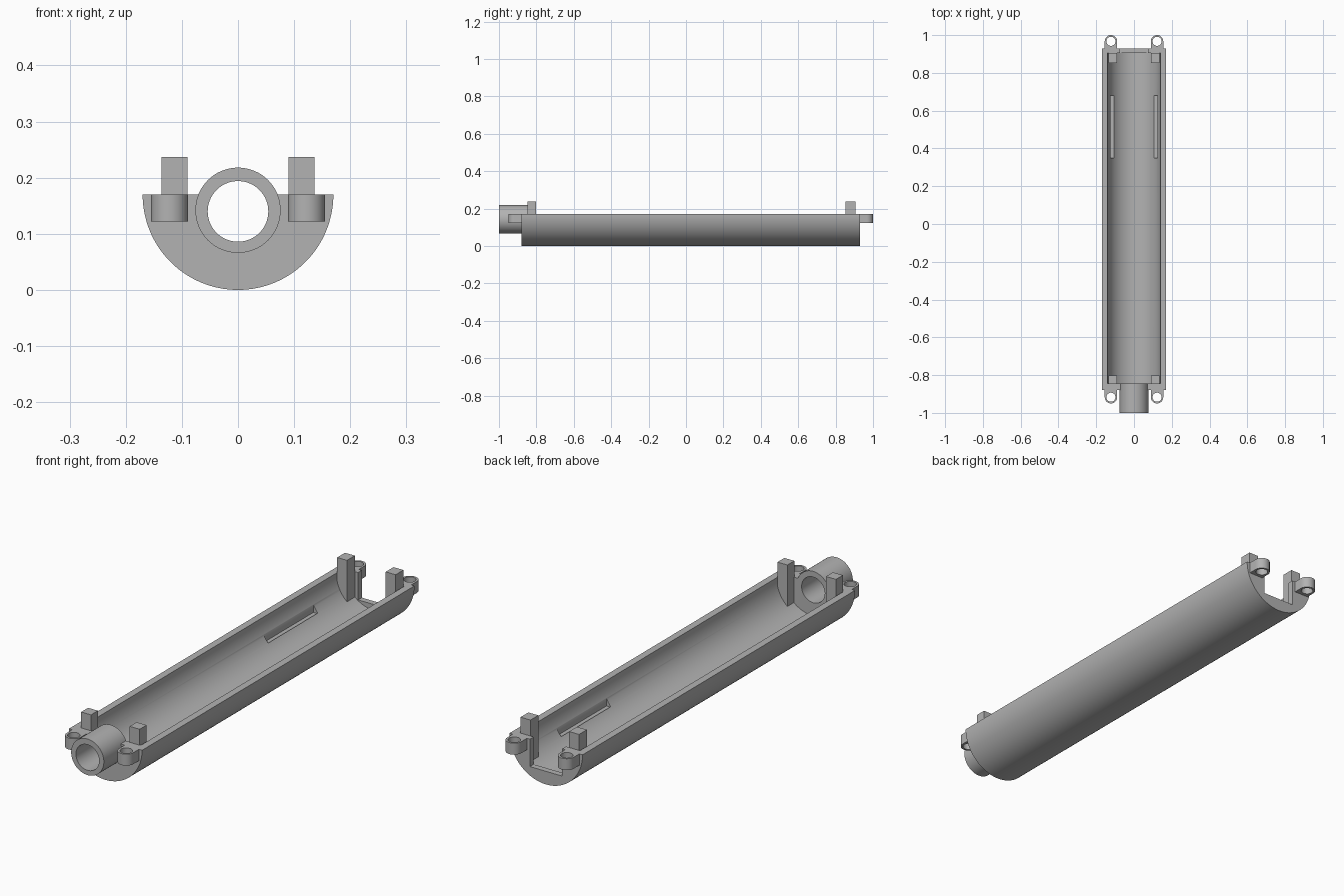
import bpy, bmesh
from math import sin, cos, pi, radians

cube = bpy.data.objects.get("Cube")
if cube:
    bpy.data.objects.remove(cube, do_unlink=True)

grey = bpy.data.materials.new("plain grey")
grey.use_nodes = True
COLOUR = (0.45, 0.45, 0.45, 1)
grey.diffuse_color = COLOUR
grey.node_tree.nodes["Principled BSDF"].inputs["Base Color"].default_value = COLOUR

R = 0.17           # shell outer radius, and height of its rim
FRONT, BACK = -0.88, 0.93
BORE_Z = 0.14


def arc(cx, cy, r, start, end, n):
    return [(cx + r * cos(start + (end - start) * i / n),
             cy + r * sin(start + (end - start) * i / n)) for i in range(n + 1)]


def circle(cx, cy, r, n=64):
    return arc(cx, cy, r, 0, 2 * pi, n)[:-1]


def prism(name, points, lo, hi, axis="y"):
    """Extrude a 2D outline along y (outline in x, z) or z (outline in x, y)."""
    bm = bmesh.new()
    place = (lambda a, b, d: (a, d, b)) if axis == "y" else (lambda a, b, d: (a, b, d))
    face = bm.faces.new([bm.verts.new(place(a, b, lo)) for a, b in points])
    grown = bmesh.ops.extrude_face_region(bm, geom=[face])["geom"]
    verts = [v for v in grown if isinstance(v, bmesh.types.BMVert)]
    bmesh.ops.translate(bm, verts=verts, vec=place(0, 0, hi - lo))
    bmesh.ops.recalc_face_normals(bm, faces=bm.faces[:])
    mesh = bpy.data.meshes.new(name)
    bm.to_mesh(mesh)
    bm.free()
    mesh.materials.append(grey)
    obj = bpy.data.objects.new(name, mesh)
    bpy.context.collection.objects.link(obj)
    return obj


def rect(x0, x1, z0, z1):
    return [(x0, z0), (x1, z0), (x1, z1), (x0, z1)]


def activate(obj):
    bpy.ops.object.select_all(action="DESELECT")
    obj.select_set(True)
    bpy.context.view_layer.objects.active = obj


def combine(obj, other, operation="DIFFERENCE"):
    mod = obj.modifiers.new(operation.title(), "BOOLEAN")
    mod.operation, mod.solver, mod.object = operation, "EXACT", other
    activate(obj)
    bpy.ops.object.modifier_apply(modifier=mod.name)
    bpy.data.objects.remove(other, do_unlink=True)


def smooth(obj):
    activate(obj)
    bpy.ops.object.shade_smooth_by_angle(angle=radians(30))


# Half-round trough with a closed front wall and a notched back wall
shell = prism("trough_shell", arc(0, R, R, pi, 2 * pi, 64), FRONT, BACK)
combine(shell, prism("hollow", circle(0, R, 0.14, 96), -0.845, 0.905))
combine(shell, prism("back_notch", rect(-0.075, 0.075, 0.055, 0.3), 0.88, 1))
combine(shell, prism("front_bore", circle(0, BORE_Z, 0.07), -0.9, -0.83))

# Shallow slots in the inner side walls
for s in (-1, 1):
    combine(shell, prism("slot", rect(s * 0.115 - 0.01, s * 0.115 + 0.01, 0.075, 0.13),
                         0.35, 0.68))
smooth(shell)

# Spout through the front wall
tube = prism("front_tube", circle(0, BORE_Z + 0.002, 0.076), -1, -0.845)
combine(tube, prism("bore", circle(0, BORE_Z, 0.054), -1.1, -0.8))
smooth(tube)

# Corner posts and screw lugs
for end, d in (("front", -1), ("back", 1)):
    wall = FRONT if d < 0 else BACK
    post_lo = -0.848 if d < 0 else 0.853
    for side, s in (("left", 1), ("right", -1)):
        prism(f"{end}_{side}_post",
              [(s * 0.09, 0.05), (s * 0.136, 0.1), (s * 0.136, 0.237), (s * 0.09, 0.237)],
              post_lo, post_lo + (0.046 if d < 0 else 0.052))

        cx, cy, r = s * 0.122, wall + d * 0.037, 0.033
        outline = arc(cx, cy, r, 0, d * pi, 24)
        outline += [(cx - r, wall - d * 0.01), (cx + r, wall - d * 0.01)]
        lug = prism(f"{end}_{side}_lug", outline, 0.122, R, "z")
        combine(lug, prism("screw_hole", circle(cx, cy, 0.024, 32), 0, 0.3, "z"))
        smooth(lug)
